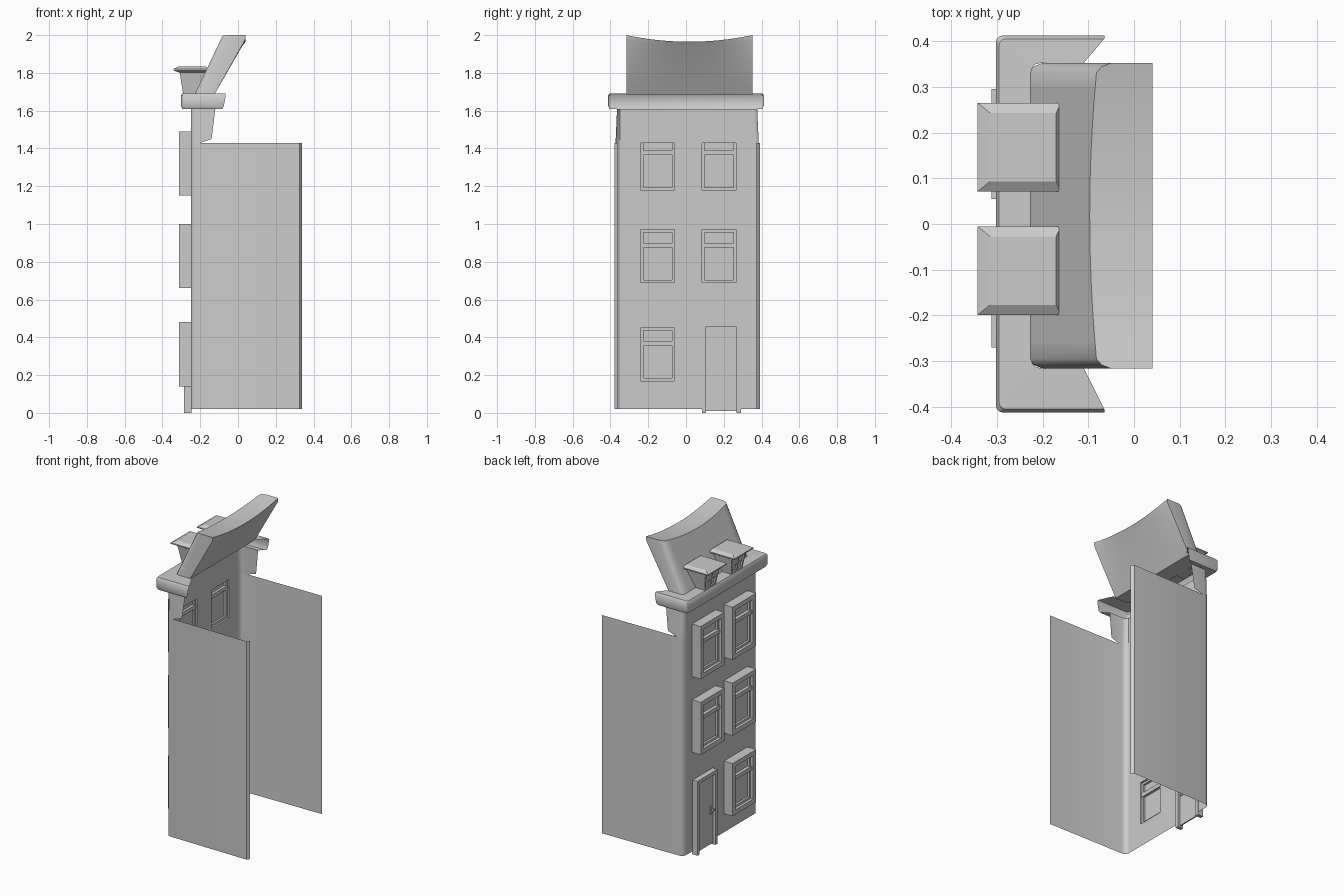
import bpy, bmesh, math

if "Cube" in bpy.data.objects:
    bpy.data.objects.remove(bpy.data.objects["Cube"])

def make(name, verts, faces, smooth=False):
    me = bpy.data.meshes.new(name)
    me.from_pydata(verts, [], faces)
    bm = bmesh.new()
    bm.from_mesh(me)
    bmesh.ops.remove_doubles(bm, verts=bm.verts, dist=0.0002)
    bmesh.ops.recalc_face_normals(bm, faces=bm.faces)
    bm.to_mesh(me)
    bm.free()
    ob = bpy.data.objects.new(name, me)
    bpy.context.collection.objects.link(ob)
    if smooth:
        bpy.ops.object.select_all(action='DESELECT')
        bpy.context.view_layer.objects.active = ob
        ob.select_set(True)
        bpy.ops.object.shade_smooth_by_angle(angle=math.radians(40))
    return ob

def loft(name, rings, closed=False, caps=False, smooth=True):
    n = len(rings[0])
    verts = [p for r in rings for p in r]
    faces = []
    for i in range(len(rings) - 1):
        for j in range(n if closed else n - 1):
            k = (j + 1) % n
            faces.append((i*n + j, i*n + k, (i+1)*n + k, (i+1)*n + j))
    if caps:
        faces += [tuple(range(n)), tuple(range((len(rings)-1)*n, len(rings)*n))]
    return make(name, verts, faces, smooth)

def boxes(name, items):
    verts, faces = [], []
    for x0, x1, y0, y1, z0, z1 in items:
        b = len(verts)
        verts += [(x, y, z) for x in (x0, x1) for y in (y0, y1) for z in (z0, z1)]
        faces += [tuple(b + i for i in f) for f in
                  ((0, 1, 3, 2), (4, 6, 7, 5), (0, 4, 5, 1), (2, 3, 7, 6), (0, 2, 6, 4), (1, 5, 7, 3))]
    return make(name, verts, faces)

def ring(x0, x1, y0, y1, z0, z1, w, bottom=True):
    zb = z0 + w if bottom else z0
    out = [(x0, x1, y0, y0 + w, z0, z1), (x0, x1, y1 - w, y1, z0, z1),
           (x0, x1, y0 + w, y1 - w, z1 - w, z1)]
    if bottom:
        out.append((x0, x1, y0 + w, y1 - w, z0, zb))
    return out

# facade sheet with window and door openings
floors = [(0.14, 0.48), (0.66, 1.0), (1.15, 1.49)]
ys = [-0.35, -0.24, -0.06, 0.085, 0.265, 0.355]
zs = [0.02] + [z for a, b in floors for z in (a + 0.02, b - 0.02)] + [1.43, 1.61]
verts = [(-0.25, y, z) for z in zs for y in ys]
faces = []
for i in range(len(zs) - 1):
    for j in range(len(ys) - 1):
        opening = j in (1, 3) and (i in (1, 3, 5) or (i == 0 and j == 3))
        if not opening:
            a = i * len(ys) + j
            faces.append((a, a + 1, a + 7, a + 6))
make("facade", verts, faces)

# side walls with rounded front corners and small inward rear hems
for side, s, y in (("left", 1, 0.385), ("right", -1, 0.373)):
    yc = 0.355 if s > 0 else 0.35
    corner = [(-0.25, s*yc), (-0.246, s*(y - 0.015)), (-0.237, s*(y - 0.004)), (-0.22, s*y)]
    path = corner + [(0.325, s*(y + 0.006)), (0.34, s*(y - 0.012))]
    loft("side_wall_" + side, [[(px, py, z) for px, py in path] for z in (0.02, 1.43)])
    # short upper return beneath the cornice
    rings = []
    for xe, z in ((-0.20, 1.43), (-0.14, 1.45), (-0.12, 1.61)):
        t = (z - 1.43) / 0.18
        rings.append([(px, py - s*0.008*t*(abs(py) > yc), z) for px, py in corner] +
                     [(xe, s*(y - 0.008*t), z)])
    loft("upper_return_" + side, rings)

# cornice: hollow U-shaped band
def u_ring(xf, y0, y1, xe, c, z):
    pts = [(xe, y0)]
    for k in range(4):
        a = math.pi/2 * k/3
        pts.append((xf + c - c*math.sin(a), y0 + c - c*math.cos(a)))
    for k in range(4):
        a = math.pi/2 * k/3
        pts.append((xf + c - c*math.cos(a), y1 - c + c*math.sin(a)))
    return [(x, y, z) for x, y in pts + [(xe, y1)]]

loft("cornice", [u_ring(-0.25, -0.366, 0.378, -0.12, 0.025, 1.61),
                 u_ring(-0.295, -0.405, 0.405, -0.083, 0.015, 1.61),
                 u_ring(-0.302, -0.412, 0.412, -0.075, 0.015, 1.625),
                 u_ring(-0.302, -0.412, 0.412, -0.065, 0.015, 1.68),
                 u_ring(-0.295, -0.405, 0.405, -0.065, 0.015, 1.69),
                 u_ring(-0.225, -0.315, 0.352, -0.11, 0.02, 1.692)])

# leaning roof slab with sagging top edge
sections = []
N = 16
stations = [(-0.316, 0.03), (-0.308, 0.010)]
stations += [(-0.295 + 0.627*i/N, 0.0) for i in range(N + 1)]
stations += [(0.344, 0.010), (0.352, 0.03)]
for y, d in stations:
    u = (y - 0.018) / 0.334
    zt = 1.965 + 0.035*u*u
    sh = (zt - 2.0) * 0.48
    sections.append([(-0.23 + d, y, 1.685), (-0.08 + sh + d, y, zt), (0.04, y, zt),
                     (0.038 + sh, y, zt - 0.025), (-0.125, y, 1.685)])
loft("roof", sections, closed=True, caps=True)

# windows: deep surround, sash, cross rail and pane
n = 0
for f, (z0, z1) in enumerate(floors):
    for y0 in (-0.27, 0.055):
        if f == 0 and y0 > 0:
            continue
        n += 1
        y1 = y0 + 0.24
        boxes("window_surround_%d" % n, ring(-0.312, -0.25, y0, y1, z0, z1, 0.03))
        boxes("window_sash_%d" % n,
              ring(-0.294, -0.262, y0 + 0.03, y1 - 0.03, z0 + 0.03, z1 - 0.03, 0.014) +
              [(-0.302, -0.258, y0 + 0.03, y1 - 0.03, z1 - 0.125, z1 - 0.1)])
        boxes("window_pane_%d" % n,
              [(-0.28, -0.275, y0 + 0.03, y1 - 0.03, z0 + 0.03, z1 - 0.03)])

# door with frame and handle
boxes("door_frame", ring(-0.285, -0.245, 0.085, 0.29, 0.0, 0.48, 0.022, bottom=False))
boxes("door", [(-0.268, -0.26, 0.107, 0.268, 0.01, 0.458)])
boxes("door_handle", [(-0.274, -0.254, 0.115, 0.137, 0.205, 0.26),
                      (-0.288, -0.274, 0.120, 0.132, 0.225, 0.24)])

# dormers: tapered body, lattice frame and overhanging cap
for k, yc in enumerate((-0.102, 0.168)):
    def lv(z, hw, xf, xb):
        return [(xf, yc - hw, z), (xb, yc - hw, z), (xb, yc + hw, z), (xf, yc + hw, z)]
    loft("dormer_body_%d" % k, [lv(1.685, 0.055, -0.28, -0.19), lv(1.81, 0.077, -0.30, -0.15)],
         closed=True, caps=True, smooth=False)
    bars = []
    def bar(a0, a1, t0, t1):
        rr = []
        for t in (t0, t1):
            hw = 0.055 + 0.022*t
            x = -0.28 - 0.02*t
            z = 1.685 + 0.125*t
            rr.append([(x - 0.01, yc + a0*hw, z), (x + 0.004, yc + a0*hw, z),
                       (x + 0.004, yc + a1*hw, z), (x - 0.01, yc + a1*hw, z)])
        bars.append(rr)
    bar(-1, -0.8, 0, 1)
    bar(0.8, 1, 0, 1)
    bar(-0.07, 0.07, 0, 1)
    for t in (0.02, 0.48, 0.86):
        bar(-0.8, 0.8, t, t + 0.1)
    for i, rr in enumerate(bars):
        loft("dormer_%d_bar_%d" % (k, i), rr, closed=True, caps=True, smooth=False)
    loft("dormer_cap_%d" % k, [lv(1.803, 0.08, -0.315, -0.16), lv(1.813, 0.097, -0.342, -0.16),
                               lv(1.82, 0.097, -0.342, -0.16), lv(1.834, 0.075, -0.315, -0.17)],
         closed=True, caps=True, smooth=False)
